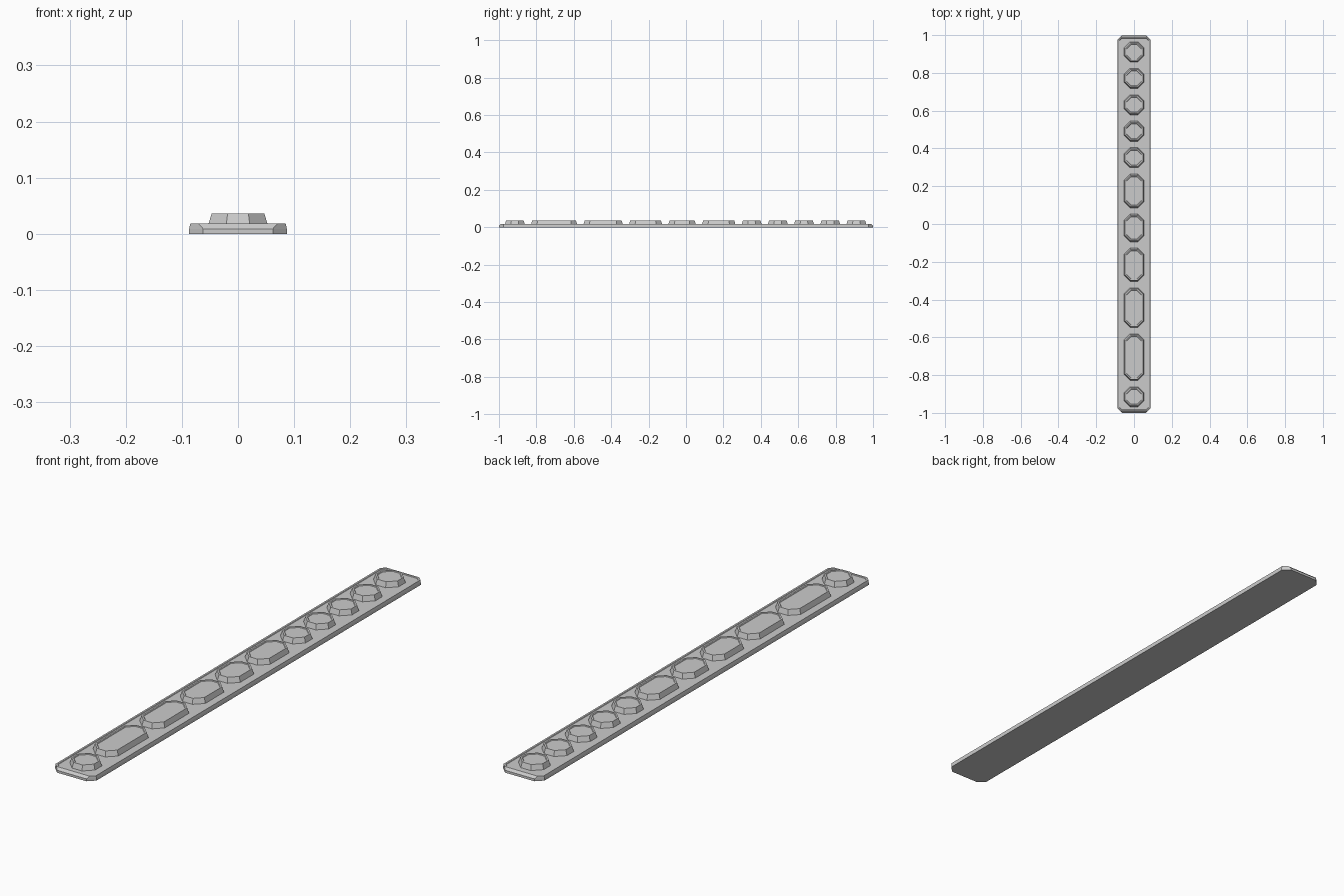
import bpy
import bmesh

cube = bpy.data.objects.get("Cube")
if cube:
    bpy.data.objects.remove(cube, do_unlink=True)


def octagon(hx, hy, cut, z, cy=0.0):
    """Rectangle outline with its four corners cut off, counter-clockwise."""
    return [(hx, cy - hy + cut, z), (hx, cy + hy - cut, z),
            (hx - cut, cy + hy, z), (-hx + cut, cy + hy, z),
            (-hx, cy + hy - cut, z), (-hx, cy - hy + cut, z),
            (-hx + cut, cy - hy, z), (hx - cut, cy - hy, z)]


def loft(name, rings):
    """Closed flat-shaded solid through a stack of matching outlines."""
    bm = bmesh.new()
    loops = [[bm.verts.new(p) for p in ring] for ring in rings]
    bm.faces.new(list(reversed(loops[0])))
    bm.faces.new(loops[-1])
    for low, high in zip(loops, loops[1:]):
        for i in range(len(low)):
            j = (i + 1) % len(low)
            bm.faces.new((low[i], low[j], high[j], high[i]))
    mesh = bpy.data.meshes.new(name)
    bm.to_mesh(mesh)
    bm.free()
    obj = bpy.data.objects.new(name, mesh)
    bpy.context.collection.objects.link(obj)
    return obj


# Base strip: cut corners, sloped ends, thin raised rim
FLOOR = 0.016
loft("base_strip", [
    octagon(0.087, 1.0, 0.025, 0.0),
    octagon(0.087, 1.0, 0.025, 0.009),
    octagon(0.085, 0.991, 0.015, 0.018),
    octagon(0.078, 0.984, 0.011, 0.018),
    octagon(0.076, 0.982, 0.010, FLOOR),
])


def raised_pad(name, cy, half):
    """Tapered eight-sided pad with a shallow dished top."""
    def ring(inset, z):
        return octagon(0.053 - inset, half - inset, 0.032 - 0.586 * inset, z, cy)
    loft(name, [ring(0, FLOOR), ring(0.006, 0.036),
                ring(0.012, 0.036), ring(0.014, 0.034)])


# Pads from front to back: a small one, five long ones, five small ones
SMALL = 0.053
GAP = 0.034
lengths = [SMALL, 0.123, 0.105, 0.088, 0.073, 0.089] + [SMALL] * 5
y = -0.968
for number, half in enumerate(lengths, 1):
    raised_pad(f"pad_{number}", y + half, half)
    y += 2 * half + GAP
